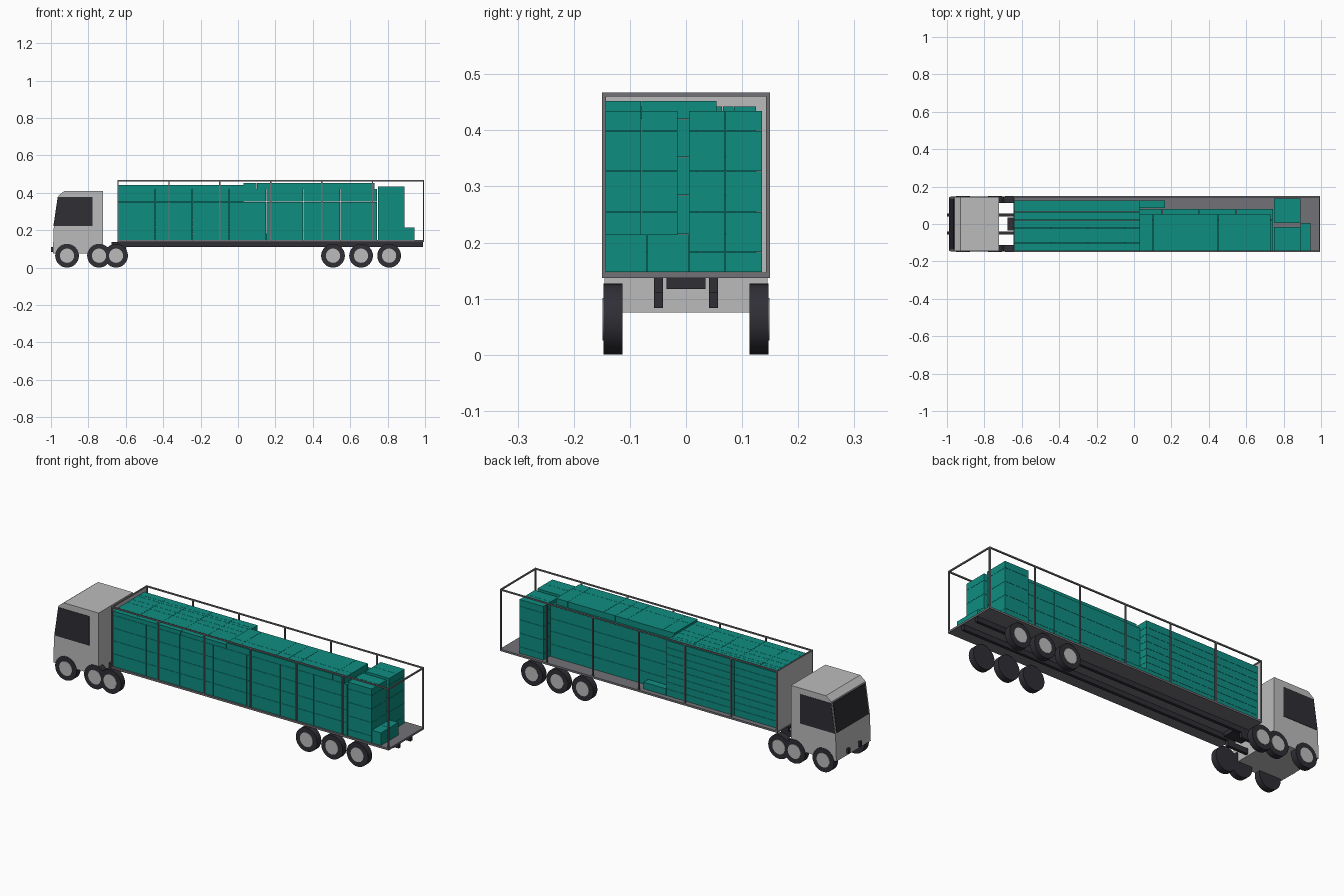
import bpy, bmesh, math
from mathutils import Matrix, Vector

if "Cube" in bpy.data.objects:
    bpy.data.objects.remove(bpy.data.objects["Cube"])


def mat(name, r, g, b):
    m = bpy.data.materials.new(name)
    m.diffuse_color = (r, g, b, 1)
    m.use_nodes = True
    m.node_tree.nodes["Principled BSDF"].inputs["Base Color"].default_value = m.diffuse_color
    return m


LIGHT = mat("light_grey", 0.50, 0.50, 0.50)
GREY = mat("frame_grey", 0.17, 0.17, 0.185)
DARK = mat("dark_grey", 0.028, 0.028, 0.036)
TEAL = mat("cargo_teal", 0.0045, 0.27, 0.22)


def finish(name, bm, *mats):
    bmesh.ops.recalc_face_normals(bm, faces=bm.faces)
    me = bpy.data.meshes.new(name)
    bm.to_mesh(me)
    bm.free()
    ob = bpy.data.objects.new(name, me)
    bpy.context.collection.objects.link(ob)
    for m in mats:
        me.materials.append(m)
    return ob


def add_box(bm, x0, x1, y0, y1, z0, z1):
    m = Matrix.Translation(((x0 + x1) / 2, (y0 + y1) / 2, (z0 + z1) / 2))
    bmesh.ops.create_cube(bm, size=1, matrix=m @ Matrix.Diagonal((x1 - x0, y1 - y0, z1 - z0, 1)))


def box(name, material, *bounds):
    bm = bmesh.new()
    add_box(bm, *bounds)
    return finish(name, bm, material)


def prism(name, pts, y0, y1, material):
    """Side profile (x, z) extruded along y."""
    bm = bmesh.new()
    f = bm.faces.new([bm.verts.new((x, y0, z)) for x, z in pts])
    r = bmesh.ops.extrude_face_region(bm, geom=[f])
    bmesh.ops.translate(bm, vec=(0, y1 - y0, 0),
                        verts=[v for v in r["geom"] if isinstance(v, bmesh.types.BMVert)])
    return finish(name, bm, material)


def steps(a, b, n):
    return [a + (b - a) * i / n for i in range(n + 1)]


def cargo(name, xs, ys, zs, gap=0.0005):
    """Stack of cartons filling a grid of cells."""
    bm = bmesh.new()
    for x0, x1 in zip(xs, xs[1:]):
        for y0, y1 in zip(ys, ys[1:]):
            for z0, z1 in zip(zs, zs[1:]):
                add_box(bm, x0 + gap, x1 - gap, y0 + gap, y1 - gap, z0 + gap, z1 - gap)
    return finish(name, bm, TEAL)


# --- cab ---
prism("cab", [(-0.722, 0.075), (-0.722, 0.41), (-0.928, 0.41), (-0.960, 0.385),
              (-0.985, 0.215), (-0.990, 0.075)], -0.145, 0.145, LIGHT)
for s, side in ((-1, "right"), (1, "left")):
    prism("side_window_" + side, [(-0.777, 0.222), (-0.777, 0.378), (-0.959, 0.378), (-0.982, 0.222)],
          s * 0.143, s * 0.147, DARK)
prism("windscreen", [(-0.959, 0.378), (-0.982, 0.222), (-0.987, 0.222), (-0.964, 0.378)],
      -0.135, 0.135, DARK)

# --- chassis ---
for s, side in ((-1, "right"), (1, "left")):
    y0, y1 = sorted((s * 0.041, s * 0.057))
    box("tractor_rail_" + side, DARK, -1.0, -0.60, y0, y1, 0.083, 0.111)
    box("trailer_rail_" + side, DARK, -0.645, 0.99, y0, y1, 0.111, 0.137)
box("coupling_plate", DARK, -0.675, -0.57, -0.035, 0.035, 0.117, 0.137)

# --- wheels: dark tyre with slightly raised light hub ---
AXLES = [-0.914, -0.743, -0.652, 0.508, 0.658, 0.808]


def disc(name, x, y, r, depth, material):
    bm = bmesh.new()
    m = Matrix.Translation((x, y, 0.0635)) @ Matrix.Rotation(math.pi / 2, 4, "X")
    bmesh.ops.create_cone(bm, cap_ends=True, segments=32, radius1=r, radius2=r, depth=depth, matrix=m)
    for f in bm.faces:
        f.smooth = len(f.verts) == 4
    ob = finish(name, bm, material)
    for e in ob.data.edges:
        a, b = (ob.data.vertices[i].co for i in e.vertices)
        e.use_edge_sharp = abs(a.y - b.y) < 1e-5
    return ob


for i, x in enumerate(AXLES):
    for s, side in ((-1, "right"), (1, "left")):
        disc(f"tyre_{side}_{i}", x, s * 0.130, 0.0635, 0.034, DARK)
        disc(f"hub_{side}_{i}", x, s * 0.132, 0.038, 0.034, LIGHT)

# --- trailer floor, front wall and open frame ---
X0, X1, T = -0.645, 0.995, 0.007
box("trailer_floor", GREY, X0, X1, -0.15, 0.15, 0.137, 0.147)
box("front_wall", LIGHT, X0, X0 + 0.004, -0.147, 0.147, 0.147, 0.463)
bm = bmesh.new()
for s in (-1, 1):
    y0, y1 = sorted((s * 0.15, s * (0.15 - T)))
    add_box(bm, X0, X1, y0, y1, 0.467 - T, 0.467)
    for x in steps(X0, X1 - T, 6):
        add_box(bm, x, x + T, y0, y1, 0.147, 0.467 - T)
for x in (X0, X1 - T):
    add_box(bm, x, x + T, -0.15 + T, 0.15 - T, 0.467 - T, 0.467)
finish("trailer_frame", bm, GREY)

# --- cargo ---
Z = 0.147
LONG = steps(-0.640, 0.745, 7)
FRONT = steps(-0.640, 0.03, 5)
body_z = [Z, 0.215, 0.284, 0.352, 0.42]
cargo("cargo_main_rows", LONG, [-0.143, -0.08, 0.02], body_z)
cargo("cargo_middle_left", [0.03] + LONG[4:], [0.02, 0.08], body_z)
cargo("cargo_front_left", FRONT, [0.02, 0.065, 0.085, 0.125], steps(Z, 0.443, 8))
cargo("cargo_front_top", FRONT, [-0.143, -0.10, -0.02, 0.02], [0.42, 0.443])
cargo("cargo_middle_top", [0.03, 0.10, 0.31, 0.38, 0.45, 0.66, 0.73],
      [-0.143, -0.08, 0.055], [0.42, 0.453])
cargo("cargo_low_left", [0.03, 0.165], [0.085, 0.125], [Z, 0.183])
rear_z = [Z, 0.183, 0.255, 0.327, 0.399, 0.435]
cargo("cargo_rear_right", [0.748, 0.89], [-0.143, -0.08, -0.015], rear_z)
cargo("cargo_rear_left", [0.748, 0.89], [0.005, 0.07, 0.136], rear_z)
cargo("cargo_rear_low", [0.89, 0.945], [-0.143, -0.07, 0.005], [Z, 0.215])
